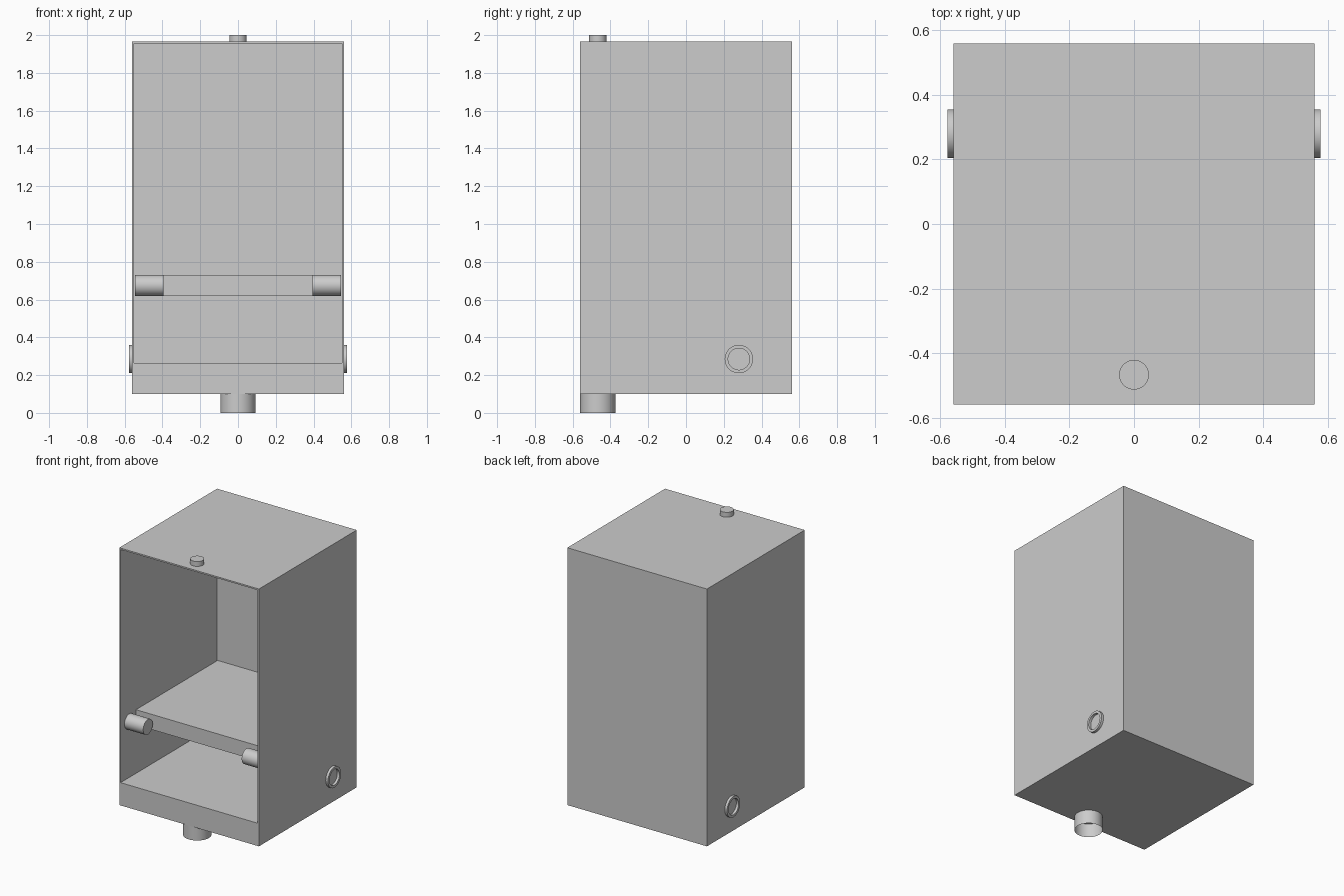
import bpy
import bmesh
from math import pi
from mathutils import Matrix, Vector

default = bpy.data.objects.get("Cube")
if default:
    bpy.data.objects.remove(default, do_unlink=True)

GREY = (0.604, 0.604, 0.604, 1)
grey = bpy.data.materials.new("plain grey")
grey.use_nodes = True
grey.diffuse_color = GREY
grey.node_tree.nodes["Principled BSDF"].inputs["Base Color"].default_value = GREY

HALF, INNER = 0.56, 0.545      # outer and inner half widths of the cabinet
BASE, TOP = 0.10, 1.965
PIN_Y = -0.467                 # shared line of the front pins


def finish(name, bm, smooth=False):
    bmesh.ops.recalc_face_normals(bm, faces=bm.faces)
    mesh = bpy.data.meshes.new(name)
    bm.to_mesh(mesh)
    bm.free()
    mesh.materials.append(grey)
    obj = bpy.data.objects.new(name, mesh)
    bpy.context.collection.objects.link(obj)
    if smooth:
        bpy.ops.object.select_all(action="DESELECT")
        obj.select_set(True)
        bpy.context.view_layer.objects.active = obj
        bpy.ops.object.shade_smooth_by_angle(angle=pi / 6)
    return obj


def box(bm, low, high):
    low, high = Vector(low), Vector(high)
    matrix = Matrix.Translation((low + high) / 2) @ Matrix.Diagonal((*(high - low), 1))
    return bmesh.ops.create_cube(bm, size=1, matrix=matrix)["verts"]


def cylinder(name, centre, radius, length, axis="Z", caps=True):
    bm = bmesh.new()
    turn = Matrix.Rotation(pi / 2, 4, "Y") if axis == "X" else Matrix()
    bmesh.ops.create_cone(bm, cap_ends=caps, segments=48, radius1=radius, radius2=radius,
                          depth=length, matrix=Matrix.Translation(centre) @ turn)
    return finish(name, bm, smooth=True)


def ring(name, side, outer, inner, length):
    # Rectangular section spun around the x axis
    bm = bmesh.new()
    centre = Vector((side * HALF, 0.28, 0.285))
    corners = [(0, inner), (0, outer), (length, outer), (length, inner)]
    verts = [bm.verts.new(centre + Vector((side * x, 0, r))) for x, r in corners]
    edges = [bm.edges.new((verts[i], verts[(i + 1) % 4])) for i in range(4)]
    bmesh.ops.spin(bm, geom=verts + edges, cent=centre, axis=(1, 0, 0),
                   angle=2 * pi, steps=48, use_merge=True)
    bmesh.ops.remove_doubles(bm, verts=bm.verts, dist=0.0001)
    return finish(name, bm, smooth=True)


# Open-fronted cabinet: inset the front face and push it back to hollow the body
bm = bmesh.new()
box(bm, (-HALF, -HALF, BASE), (HALF, HALF, TOP))
front = next(f for f in bm.faces if f.calc_center_median().y < -HALF + 0.01)
bmesh.ops.inset_individual(bm, faces=[front], thickness=HALF - INNER)
for v in front.verts:
    if v.co.z < 1:
        v.co.z = 0.265
back = bmesh.ops.extrude_discrete_faces(bm, faces=[front])["faces"][0]
for v in back.verts:
    v.co.y = INNER
finish("cabinet", bm)

# Thick inner shelf
bm = bmesh.new()
box(bm, (-INNER, -0.39, 0.62), (INNER, INNER, 0.73))
finish("shelf", bm)

# Pins on the centre line above and below
cylinder("top_pin", (0, PIN_Y, (TOP + 2) / 2), 0.046, 2 - TOP)
cylinder("bottom_socket", (0, PIN_Y, BASE / 2), 0.093, BASE, caps=False)

# Mirrored side parts
for label, side in (("left", 1), ("right", -1)):
    cylinder(label + "_peg", (side * 0.47, PIN_Y, 0.675), 0.055, 0.15, axis="X")
    ring(label + "_side_ring", side, 0.075, 0.057, 0.018)
